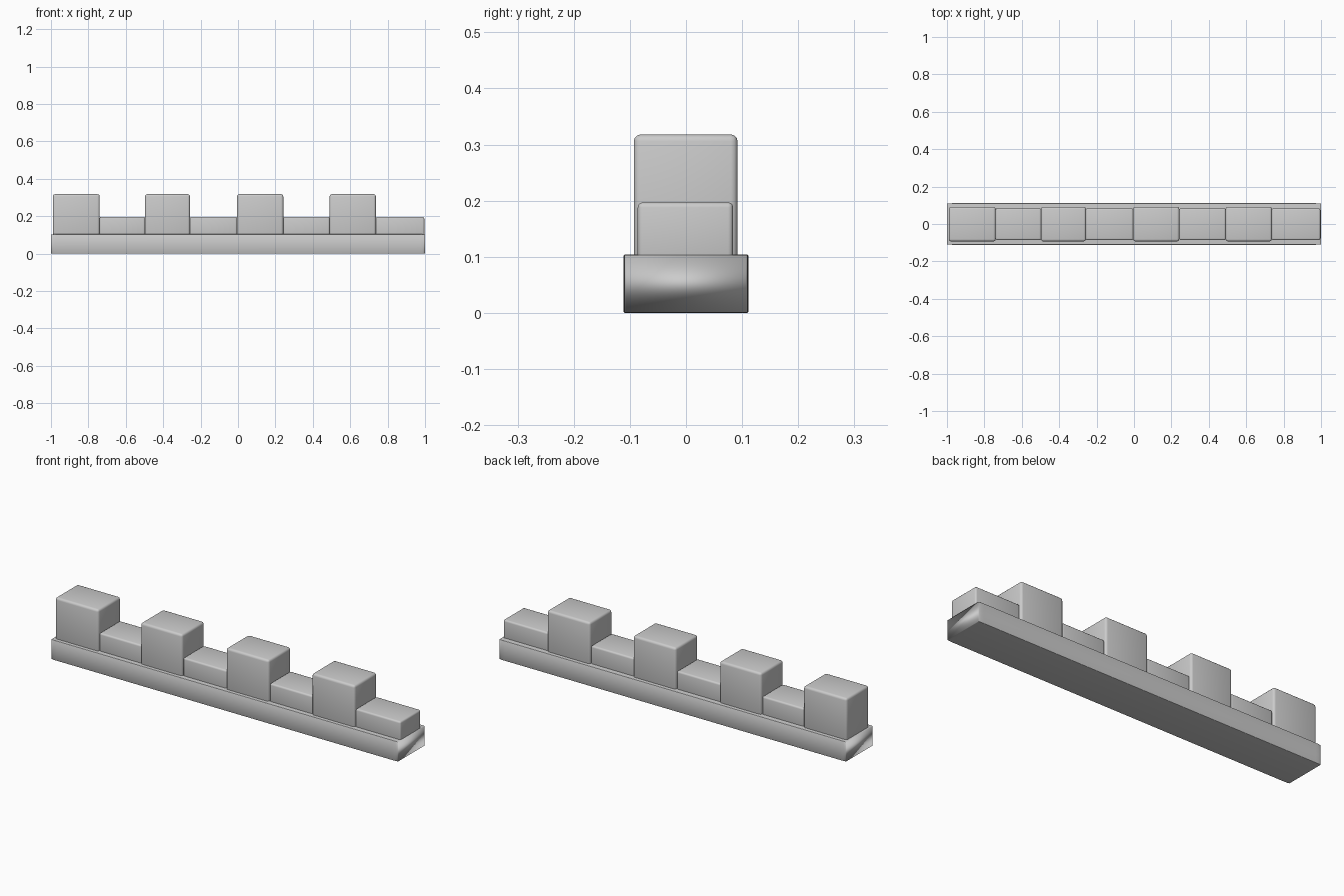
import bpy

if "Cube" in bpy.data.objects:
    bpy.data.objects.remove(bpy.data.objects["Cube"])


def block(name, x0, x1, y0, y1, z0, z1, bevel, scale_bevel=False):
    """Rounded box between the given limits."""
    bpy.ops.mesh.primitive_cube_add(
        size=1, location=((x0 + x1) / 2, (y0 + y1) / 2, (z0 + z1) / 2))
    ob = bpy.context.object
    ob.name = name
    ob.scale = (x1 - x0, y1 - y0, z1 - z0)
    if not scale_bevel:
        bpy.ops.object.transform_apply(location=False, rotation=False, scale=True)
    mod = ob.modifiers.new("rounding", 'BEVEL')
    mod.width = bevel
    mod.segments = 3
    mod.limit_method = 'NONE'
    bpy.ops.object.shade_smooth()
    return ob


# long base slab, its rounding stretched along the length
block("base_slab", -1.0, 1.0, -0.111, 0.111, 0.0, 0.104, 0.015, True)

# alternating tall merlons and low crenels along the wall
edges = [-0.99, -0.74, -0.497, -0.257, -0.005, 0.242, 0.49, 0.737, 0.996]
for i in range(8):
    x0, x1 = edges[i], edges[i + 1]
    if i % 2 == 0:
        block(f"merlon_{i // 2 + 1}", x0, x1, -0.093, 0.092, 0.085, 0.318, 0.012)
    else:
        block(f"crenel_{i // 2 + 1}", x0, x1, -0.086, 0.084, 0.085, 0.197, 0.009)
